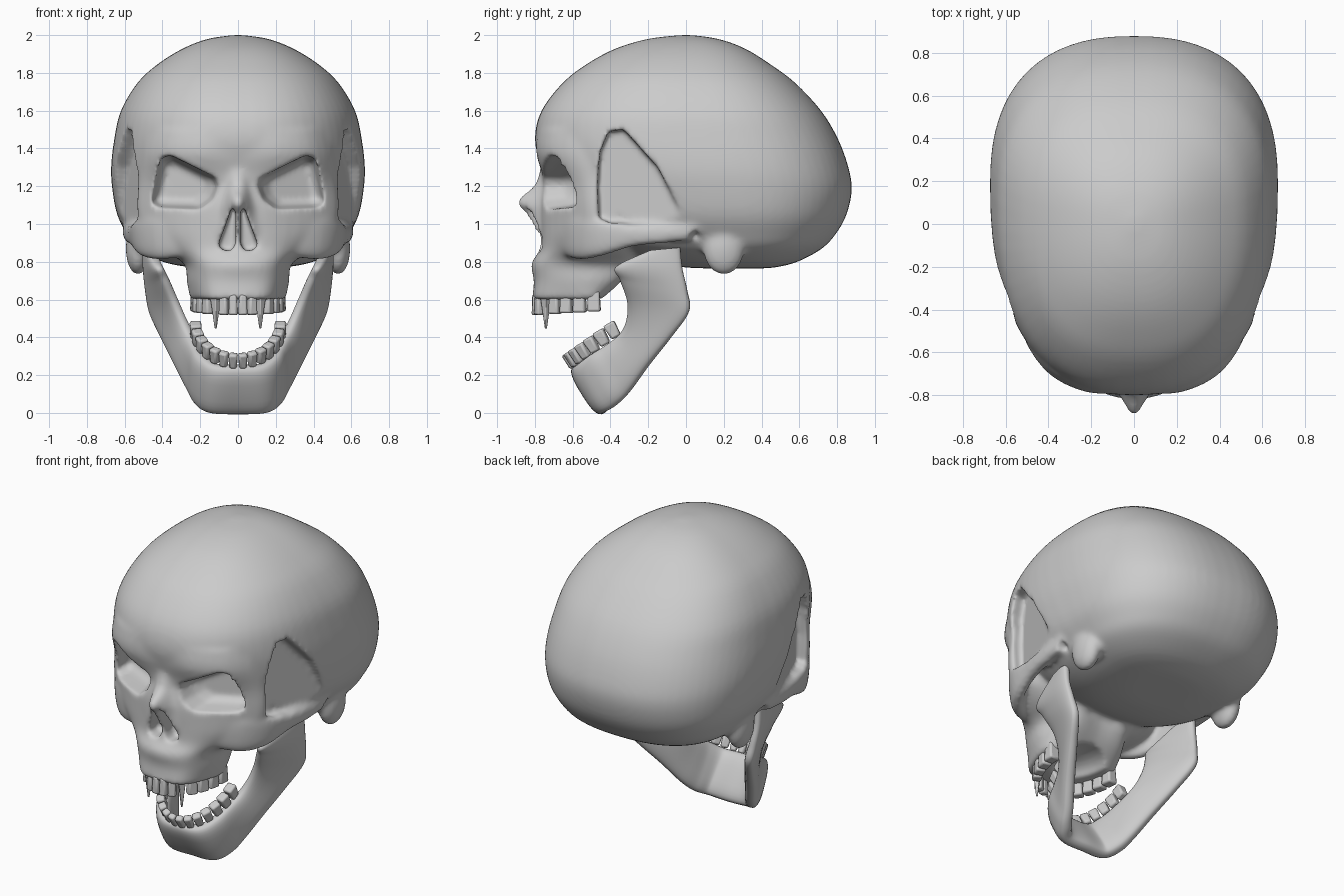
import bpy, bmesh, math
from mathutils import Vector, Matrix

if "Cube" in bpy.data.objects:
    bpy.data.objects.remove(bpy.data.objects["Cube"])


def spline(p, n, closed=False):
    """Catmull-Rom interpolation of tuples of any length."""
    m, out = len(p), []
    for i in range(m if closed else m - 1):
        a, b, c, d = [p[(i + k) % m] if closed else p[min(max(i + k, 0), m - 1)] for k in (-1, 0, 1, 2)]
        for j in range(n):
            t = j / n
            out.append(tuple(.5 * (2 * B + (C - A) * t + (2 * A - 5 * B + 4 * C - D) * t * t
                                   + (3 * B - A - 3 * C + D) * t ** 3) for A, B, C, D in zip(a, b, c, d)))
    if not closed:
        out.append(tuple(p[-1]))
    return out


def loft(bm, rings):
    vs = [[bm.verts.new(p) for p in r] for r in rings]
    n = len(vs[0])
    for a, b in zip(vs, vs[1:]):
        for i in range(n):
            bm.faces.new((a[i], a[(i + 1) % n], b[(i + 1) % n], b[i]))
    bm.faces.new(vs[0])
    bm.faces.new(vs[-1])


def spow(v, e):
    return math.copysign(abs(v) ** e, v)


def sections(bm, rows, n):
    """Symmetric horizontal sections: z, then half outline x, y pairs."""
    rings = []
    for r in spline(rows, n):
        half = [(r[i], r[i + 1]) for i in range(1, len(r), 2)]
        full = half + [(-x, y) for x, y in half[-2:0:-1]]
        rings.append([(x, y, r[0]) for x, y in spline(full, 4, True)])
    loft(bm, rings)


def plate(bm, stations, n, s=1, m=20, e=.7):
    """Bony plate: each station is top xyz, bottom xyz, thickness."""
    st = spline(stations, n)
    tops, bots = [Vector(q[:3]) for q in st], [Vector(q[3:6]) for q in st]
    mids = [(a + b) / 2 for a, b in zip(tops, bots)]
    rings = []
    for i, q in enumerate(st):
        tan = mids[min(i + 1, len(st) - 1)] - mids[max(i - 1, 0)]
        half = (tops[i] - bots[i]) / 2
        nor = tan.cross(half).normalized() * q[6] / 2
        ring = []
        for k in range(m):
            a = 2 * math.pi * k / m
            p = mids[i] + half * spow(math.cos(a), e) + nor * spow(math.sin(a), e)
            ring.append((p.x * s, p.y, p.z))
        rings.append(ring)
    loft(bm, rings)


def ball(bm, loc, size):
    bmesh.ops.create_uvsphere(bm, u_segments=24, v_segments=14, radius=1,
                              matrix=Matrix.Translation(loc) @ Matrix.Diagonal((*size, 1)))


def finish(bm, name):
    bmesh.ops.recalc_face_normals(bm, faces=bm.faces)
    me = bpy.data.meshes.new(name)
    bm.to_mesh(me)
    bm.free()
    ob = bpy.data.objects.new(name, me)
    bpy.context.collection.objects.link(ob)
    return ob


def smooth(ob, angle):
    bpy.ops.object.select_all(action='DESELECT')
    ob.select_set(True)
    bpy.context.view_layer.objects.active = ob
    bpy.ops.object.shade_smooth_by_angle(angle=math.radians(angle))


# Braincase: z, front y, back y, half width
bm = bmesh.new()
case = [(2.0, -.03, .03, .025), (1.98, -.2, .17, .16), (1.93, -.37, .31, .29), (1.85, -.52, .44, .42),
        (1.75, -.65, .575, .53), (1.6, -.765, .715, .62), (1.45, -.80, .805, .655), (1.3, -.765, .86, .672),
        (1.18, -.70, .878, .665), (1.05, -.6, .85, .64), (.95, -.48, .795, .59), (.87, -.36, .72, .53),
        (.8, -.18, .59, .40), (.77, 0, .47, .24), (.765, .15, .38, .1)]
rings = []
for z, yf, yb, w in spline(case, 4):
    yc = yf + (yb - yf) * .58
    ring = []
    for k in range(64):
        a = 2 * math.pi * k / 64
        c, s = spow(math.cos(a), 1 / 1.2), spow(math.sin(a), 1 / 1.2)
        ring.append((w * c, yc + s * (yb - yc if s > 0 else yc - yf), z))
    rings.append(ring)
loft(bm, rings)

# Face and upper jaw: z, front y, three outline points, back y
face = [(1.50, -.79, .22, -.77, .40, -.67, .51, -.46, -.3), (1.37, -.785, .22, -.785, .42, -.68, .525, -.46, -.3),
        (1.22, -.755, .22, -.73, .43, -.62, .53, -.46, -.3), (1.08, -.775, .2, -.74, .44, -.60, .535, -.46, -.3),
        (.95, -.77, .2, -.74, .41, -.61, .51, -.47, -.3), (.86, -.775, .19, -.745, .33, -.63, .40, -.5, -.3),
        (.79, -.82, .17, -.775, .26, -.64, .28, -.5, -.3), (.70, -.805, .16, -.77, .25, -.63, .268, -.48, -.35),
        (.60, -.815, .15, -.78, .23, -.62, .25, -.5, -.45)]
sections(bm, [(z, 0, y, a, b, c, d, e, f, e * .7, g, 0, g) for z, y, a, b, c, d, e, f, g in face], 3)

# Nose bone: z, ridge y, flank points
nose = [(1.28, -.775, .05, -.75, .08), (1.2, -.805, .05, -.77, .1), (1.12, -.9, .045, -.835, .12),
        (1.05, -.845, .075, -.79, .16), (.95, -.79, .11, -.765, .18)]
sections(bm, [(z, 0, y, a, b, c, -.65, 0, -.6) for z, y, a, b, c in nose], 3)

# Cheekbones with arches, and the bumps behind the ears
cheek = [(.26, -.66, 1.04, .27, -.63, .83, .08), (.42, -.57, 1.07, .41, -.555, .81, .09),
         (.515, -.46, 1.04, .5, -.44, .83, .08), (.55, -.3, 1.0, .54, -.28, .88, .07),
         (.575, -.1, 1.0, .57, -.1, .9, .07), (.58, .06, 1.02, .57, .06, .92, .07)]
for s in (1, -1):
    plate(bm, cheek, 4, s)
    ball(bm, (.53 * s, .2, .87), (.065, .11, .14))
skull = finish(bm, "skull")

# Cutters: eye sockets, nose openings, temples, ear holes, palate
bm = bmesh.new()
eye = [(.1, 1.2), (.115, 1.245), (.36, 1.365), (.41, 1.345), (.465, 1.11), (.42, 1.085), (.2, 1.08), (.13, 1.13)]
nostril = [(.013, 1.1), (.03, 1.095), (.07, .98), (.105, .89), (.08, .86), (.03, .86), (.013, .9)]
temple = [(-.46, 1.03), (-.47, 1.2), (-.455, 1.38), (-.41, 1.49), (-.33, 1.5), (-.15, 1.3), (-.02, 1.05), (-.1, 1.01),
          (-.4, 1.005)]
for s in (1, -1):
    eye_rings = []
    for base, k in ((-1.1, 1), (-.76, 1), (-.66, .87), (-.62, .66)):
        pts = [(.28 + (x - .28) * k, 1.21 + (z - 1.21) * k) for x, z in eye]
        eye_rings.append([(x * s, base + (x - .1) * .45, z) for x, z in pts])
    loft(bm, eye_rings)
    loft(bm, [[(x * s, y, z) for x, z in nostril] for y in (-1, -.67)])
    loft(bm, [[(s * 1.0, y, z) for y, z in temple], [(s * (.465 + (y + .46) * .36), y, z) for y, z in temple]])
    ball(bm, (.61 * s, .05, .93), (.07, .03, .035))
ball(bm, (0, -.45, .58), (.15, .25, .1))
cutters = finish(bm, "skull_cutters")
cutters.hide_render = True

# Fuse, carve and soften the skull into one skin
for voxel in (.017, .0135):
    mod = skull.modifiers.new("fuse", 'REMESH')
    mod.mode, mod.voxel_size = 'VOXEL', voxel
    if voxel == .017:
        cut = skull.modifiers.new("carve", 'BOOLEAN')
        cut.operation, cut.solver, cut.object = 'DIFFERENCE', 'EXACT', cutters
soft = skull.modifiers.new("soften", 'SMOOTH')
soft.factor, soft.iterations = .5, 7
baked = bpy.data.meshes.new_from_object(skull.evaluated_get(bpy.context.evaluated_depsgraph_get()))
skull.modifiers.clear()
skull.data = baked
bpy.data.objects.remove(cutters)
smooth(skull, 80)

# Open lower jaw: stations from the chin up to the hinge, mirrored
side = [(.12, -.575, .255, .14, -.43, .005, .1), (.19, -.51, .305, .2, -.37, .04, .1),
        (.22, -.43, .355, .245, -.3, .11, .09), (.25, -.345, .42, .32, -.2, .25, .085),
        (.29, -.31, .5, .395, -.08, .4, .08), (.335, -.31, .6, .455, .015, .535, .08),
        (.385, -.35, .71, .475, .005, .65, .075), (.42, -.37, .775, .485, -.02, .77, .07),
        (.455, -.19, .86, .485, -.03, .875, .06)]
left = [(-a, b, c, -d, e, f, g) for a, b, c, d, e, f, g in reversed(side)]
bm = bmesh.new()
plate(bm, left + [(0, -.59, .25, 0, -.43, 0, .1)] + side, 6, m=28)
smooth(finish(bm, "lower_jaw"), 50)


# Teeth: tapered blocks along each arch
def tooth(bm, pos, tan, axis, size, tip):
    out = tan.cross(axis).normalized()
    tan = axis.cross(out).normalized()
    mat = Matrix((tan, out, axis)).transposed()
    for v in bmesh.ops.create_cube(bm, size=1)['verts']:
        k = tip if v.co.z > 0 else .8
        v.co = pos + mat @ Vector((v.co.x * size[0] * k, v.co.y * size[1] * min(k, .9), v.co.z * size[2]))


upper, fangs, lower = bmesh.new(), bmesh.new(), bmesh.new()
down, up = Vector((0, 0, -1)), Vector((0, -.5, .86)).normalized()
for s in (1, -1):
    for i in range(7):
        t = math.radians((i + .5) * 13)
        c, sn = math.cos(t), math.sin(t)
        tan = Vector((s * .22 * c, .34 * sn, 0))
        pos = Vector((s * .22 * sn, -.455 - .34 * c, .572 + .022 * (1 - c)))
        w = tan.length * .215
        if i == 2:
            tooth(fangs, pos + Vector((0, 0, -.04)), tan, down, (w, .06, .18), .16)
        else:
            tooth(upper, pos, tan, down, (w, .05 + .004 * i, .11), 1)
        tan = Vector((s * .225 * c, .26 * sn, .18 * sn))
        pos = Vector((s * .225 * sn, -.365 - .255 * c, .455 - .18 * c))
        tooth(lower, pos, tan, up, (tan.length * .21, .045 + .004 * i, .085), 1)
for bm, name, width in ((upper, "upper_teeth", .011), (fangs, "fangs", .004), (lower, "lower_teeth", .011)):
    ob = finish(bm, name)
    bev = ob.modifiers.new("round", 'BEVEL')
    bev.width, bev.segments = width, 2
    smooth(ob, 50)
